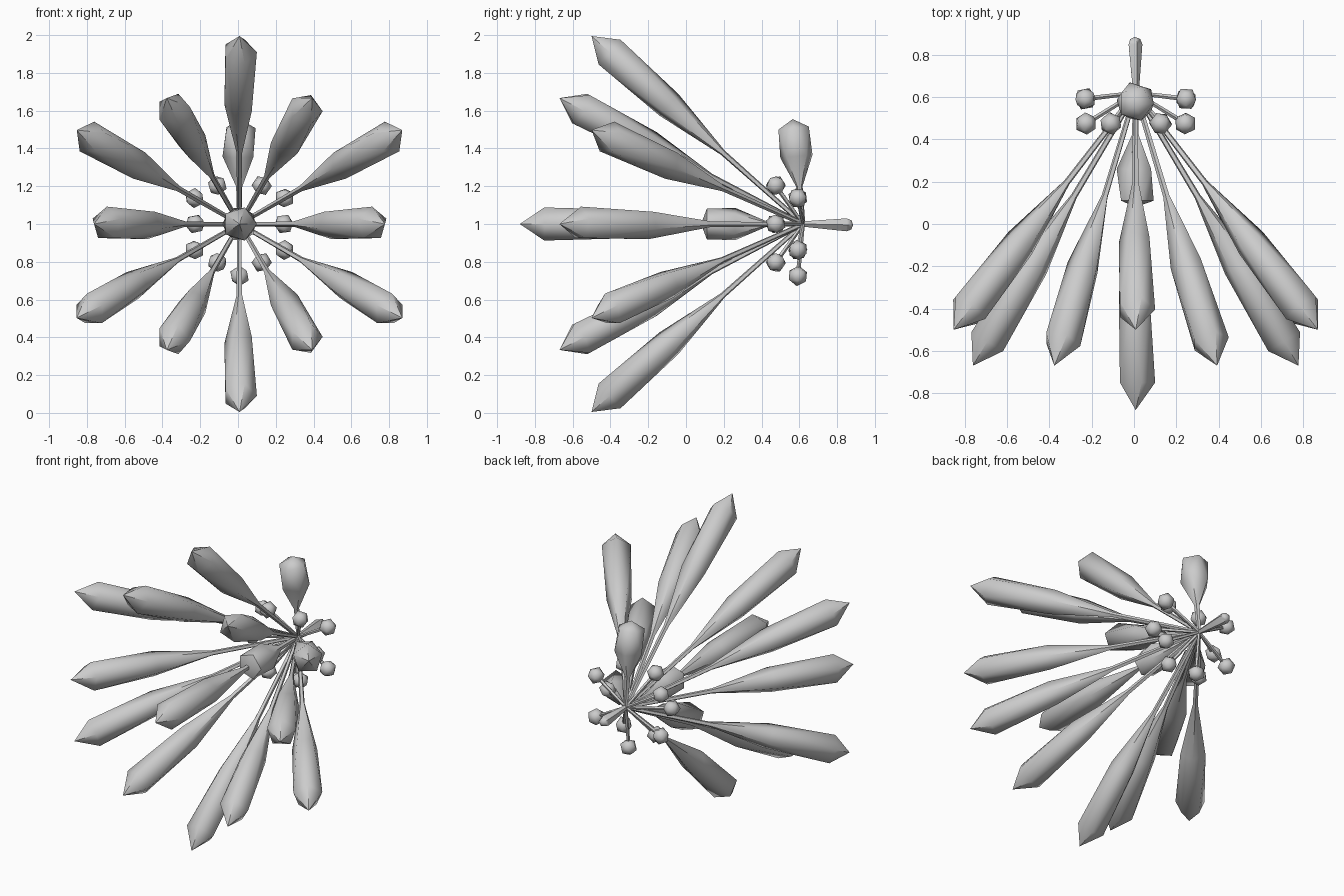
import bpy, bmesh, math
from mathutils import Vector

if "Cube" in bpy.data.objects:
    bpy.data.objects.remove(bpy.data.objects["Cube"])

HUB = Vector((0.008, 0.62, 1.0))

grey = bpy.data.materials.new("plain grey")
grey.diffuse_color = (0.6, 0.6, 0.6, 1)
grey.use_nodes = True
grey.node_tree.nodes["Principled BSDF"].inputs["Base Color"].default_value = grey.diffuse_color


def finish(name, bm):
    bmesh.ops.recalc_face_normals(bm, faces=bm.faces[:])
    me = bpy.data.meshes.new(name)
    bm.to_mesh(me)
    bm.free()
    me.materials.append(grey)
    ob = bpy.data.objects.new(name, me)
    bpy.context.collection.objects.link(ob)
    bpy.context.view_layer.objects.active = ob
    ob.select_set(True)
    bpy.ops.object.shade_smooth_by_angle(angle=math.radians(50))
    ob.select_set(False)
    return ob


def spindle(name, tip, rings):
    """Five-sided body along HUB -> tip; rings are (distance, radius, twist in degrees)."""
    axis = (tip - HUB).normalized()
    ref = Vector((1, 0, 0)) if abs(axis.x) < 0.3 else Vector((0, 0, 1))
    u = (ref - axis * ref.dot(axis)).normalized()
    w = axis.cross(u)
    bm = bmesh.new()
    loops = []
    for dist, r, twist in rings:
        angs = [math.radians(twist + 72 * i) for i in range(5)]
        loops.append([bm.verts.new(HUB + axis * dist + (u * math.cos(a) + w * math.sin(a)) * r)
                      for a in angs])
    for (lo, hi), (ra, rb) in zip(zip(loops, loops[1:]), zip(rings, rings[1:])):
        for i in range(5):
            j = (i + 1) % 5
            if ra[2] == rb[2]:
                bm.faces.new((lo[i], lo[j], hi[j], hi[i]))
            else:                      # staggered rings: triangle band
                bm.faces.new((lo[i], lo[j], hi[i]))
                bm.faces.new((lo[j], hi[j], hi[i]))
    bm.faces.new(loops[0])
    end = bm.verts.new(tip)
    for i in range(5):
        bm.faces.new((loops[-1][i], loops[-1][(i + 1) % 5], end))
    return finish(name, bm)


def around(radius, y, degrees):
    a = math.radians(degrees)
    return Vector((HUB.x + radius * math.cos(a), y, 1 + radius * math.sin(a)))


LONG = [(0, 0.012, -36), (0.57, 0.016, -36), (0.95, 0.08, -36), (1.37, 0.092, 0)]
SHORT = [(0, 0.012, -36), (0.2, 0.018, -36), (0.36, 0.09, -36), (0.51, 0.085, 0)]

# long petals: one forward, an inner and an outer ring
spindle("long_petal_centre", Vector((HUB.x, -0.88, 1)), LONG)
for k in range(6):
    spindle("long_petal_inner", around(0.77, -0.67, 60 * k), LONG)
    spindle("long_petal_outer", around(0.995, -0.5, 60 * k + 30), LONG)

# short petals: one forward, one upward
spindle("short_petal_front", Vector((HUB.x, 0.08, 1)), SHORT)
spindle("short_petal_top", Vector((HUB.x, 0.565, 1.555)), SHORT)

# stalk at the back
spindle("back_stalk", Vector((HUB.x - 0.005, 0.885, 0.995)),
        [(0, 0.015, 0), (0.23, 0.036, 0), (0.255, 0.026, 0)])


# small beads on thin stems
def bead(name, pos):
    axis = (pos - HUB).normalized()
    spindle(name + "_stem", pos, [(0, 0.01, 0), ((pos - HUB).length - 0.02, 0.012, 0)])
    bm = bmesh.new()
    bmesh.ops.create_icosphere(bm, subdivisions=1, radius=0.054)
    rot = Vector((0, 0, 1)).rotation_difference(axis).to_matrix()
    for v in bm.verts:
        v.co = rot @ v.co + pos
    finish(name, bm)


for k in range(6):
    bead("bead_inner", around(0.235, 0.475, 60 * k))
    if k != 1:                         # the upper place is taken by the top short petal
        bead("bead_outer", around(0.275, 0.592, 60 * k + 30))
